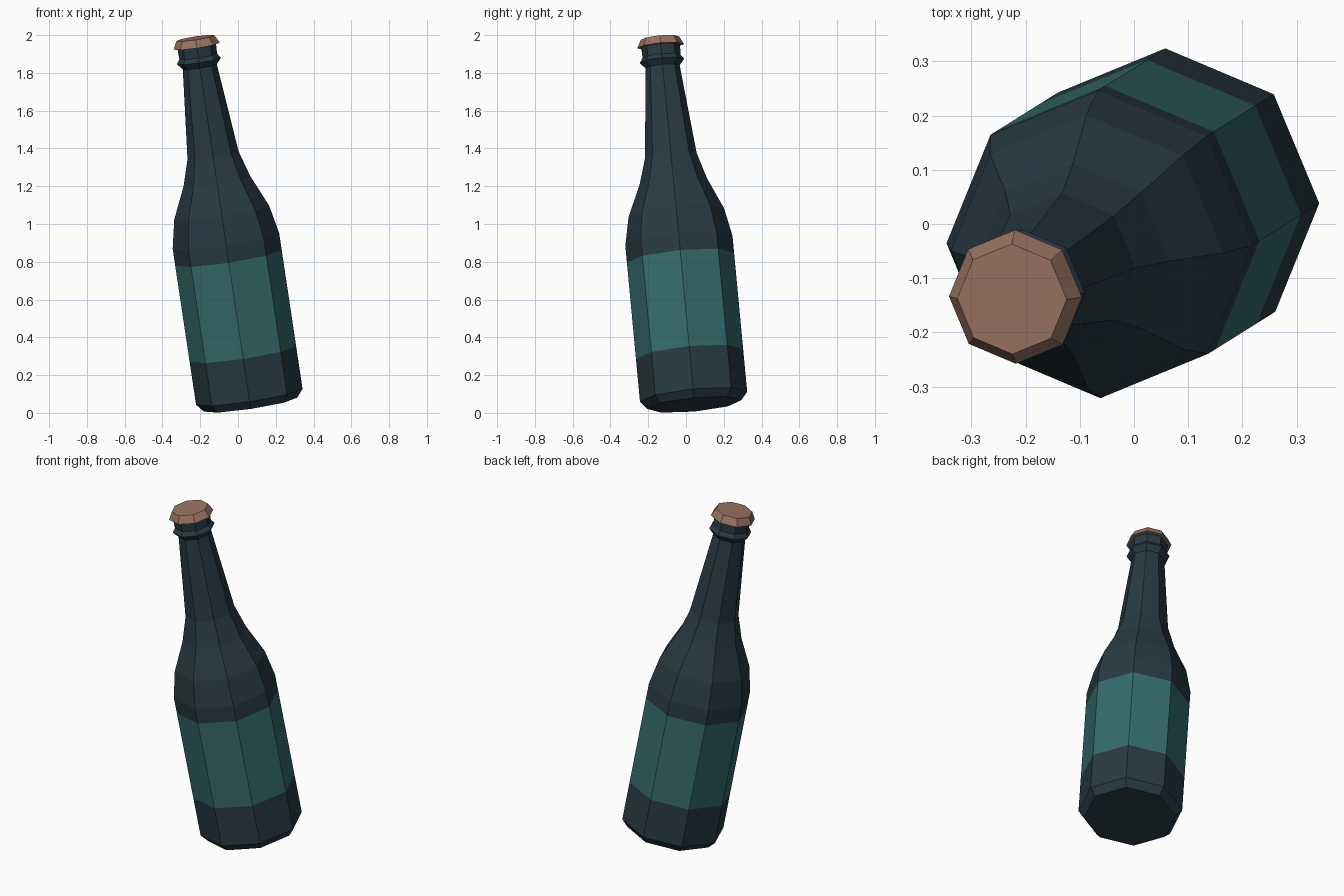
import bpy, bmesh, math
from mathutils import Vector

if "Cube" in bpy.data.objects:
    bpy.data.objects.remove(bpy.data.objects["Cube"])

SIDES = 8


def material(name, rgb):
    m = bpy.data.materials.new(name)
    m.diffuse_color = (*rgb, 1)
    m.use_nodes = True
    m.node_tree.nodes["Principled BSDF"].inputs["Base Color"].default_value = m.diffuse_color
    return m


glass = material("dark glass", (0.021, 0.043, 0.057))
label = material("teal label", (0.035, 0.145, 0.152))
copper = material("copper cap", (0.32, 0.175, 0.12))

# Lean of the bottle axis
TILT = Vector((0, 0, 1)).rotation_difference(Vector((-0.15, -0.094, 1)))
BASE = Vector((0.066, 0.044, 0.044))


def lathe(name, profile, mats, band=None):
    """Turn (radius, height) points into a closed eight-sided solid."""
    bm = bmesh.new()
    rings = []
    for r, h in profile:
        rings.append([bm.verts.new((r * math.cos(a), r * math.sin(a), h))
                      for a in (math.tau * i / SIDES for i in range(SIDES))])
    for lo, hi in zip(rings, rings[1:]):
        for i in range(SIDES):
            j = (i + 1) % SIDES
            f = bm.faces.new((lo[i], lo[j], hi[j], hi[i]))
            if band and band[0] < f.calc_center_median().z < band[1]:
                f.material_index = 1
    bm.faces.new(rings[0][::-1])
    bm.faces.new(rings[-1])
    # Lean and place
    for v in bm.verts:
        v.co = TILT @ v.co + BASE
    bmesh.ops.recalc_face_normals(bm, faces=bm.faces)
    me = bpy.data.meshes.new(name)
    bm.to_mesh(me)
    bm.free()
    for m in mats:
        me.materials.append(m)
    ob = bpy.data.objects.new(name, me)
    bpy.context.collection.objects.link(ob)
    return ob


# Bottle: base, label band, shoulder, neck and lip
lathe("bottle", [(0.25, 0), (0.285, 0.042), (0.285, 0.272), (0.285, 0.789),
                 (0.285, 0.88), (0.254, 1.032), (0.179, 1.2), (0.137, 1.34),
                 (0.091, 1.816), (0.118, 1.848), (0.101, 1.872), (0.103, 1.93)],
      [glass, label], band=(0.272, 0.789))

# Crown cap
lathe("cap", [(0.124, 1.927), (0.102, 1.97)], [copper])
